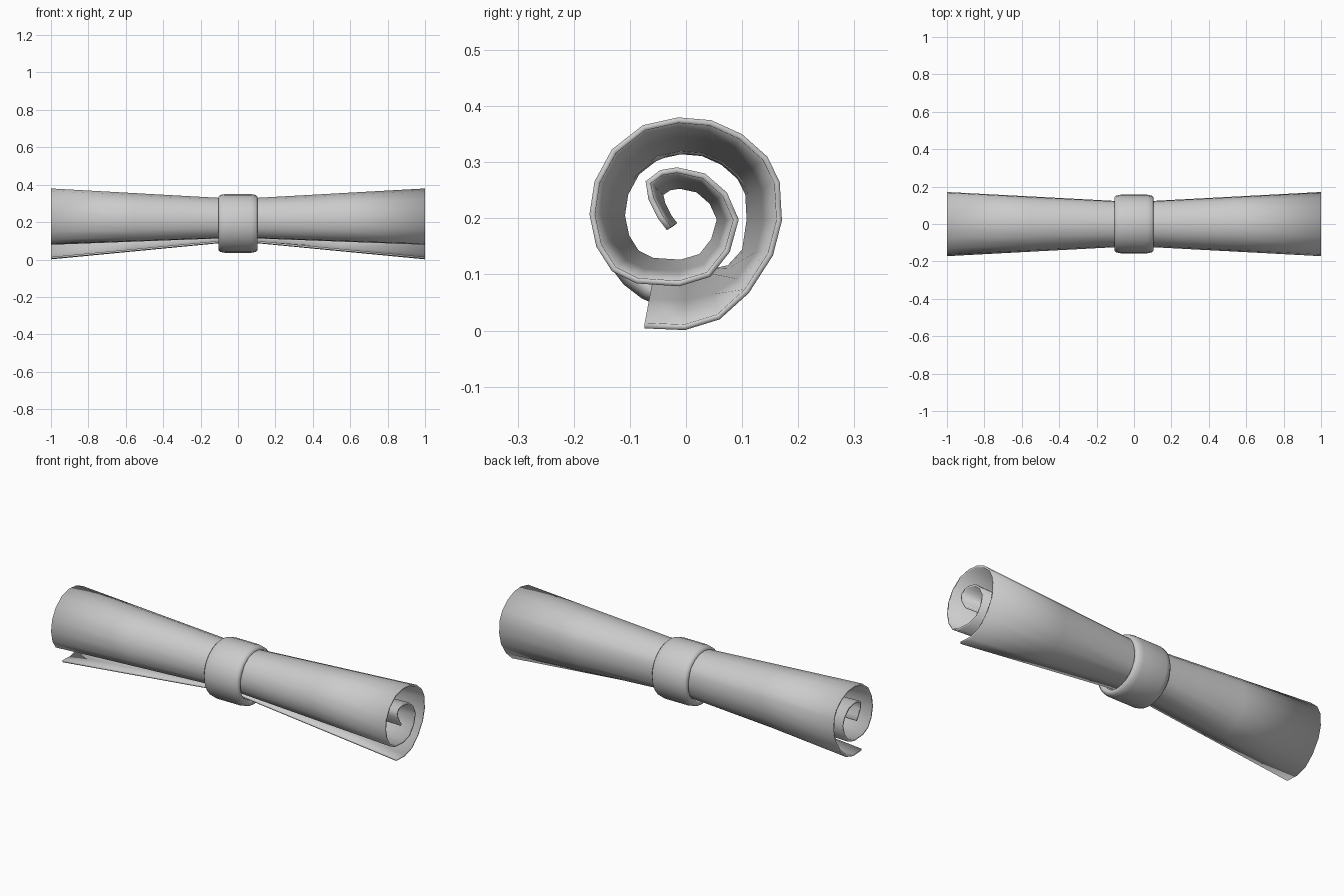
import bpy, bmesh, math

if "Cube" in bpy.data.objects:
    bpy.data.objects.remove(bpy.data.objects["Cube"])

CZ = 0.2      # height of the roll axis
PINCH = 0.69  # how far the roll narrows under the band

# Outer side of the rolled sheet at its ends, as (y, z), from loose flap to inner curl
spiral = [(-.074, .004), (-.002, .001), (.06, .02), (.112, .067), (.155, .134),
          (.171, .196), (.167, .265), (.145, .31), (.10, .35), (.045, .375),
          (-.014, .38), (-.077, .366), (-.132, .323), (-.163, .266), (-.172, .207),
          (-.160, .150), (-.132, .106), (-.088, .084), (-.012, .079), (.043, .096),
          (.078, .140), (.094, .198), (.073, .246), (.034, .28), (-.016, .291),
          (-.046, .286), (-.072, .266), (-.067, .234), (-.050, .200), (-.034, .179)]

# Middle section: the same spiral pinched, with the loose flap pulled in tight
middle = [(y * PINCH, CZ + (z - CZ) * PINCH) for y, z in spiral]
middle[:5] = [(-.056, .099), (-.002, .097), (.045, .100), (.080, .108), (.109, .140)]


def finish(name, bm, angle):
    mesh = bpy.data.meshes.new(name)
    bm.to_mesh(mesh)
    bm.free()
    ob = bpy.data.objects.new(name, mesh)
    bpy.context.collection.objects.link(ob)
    bpy.ops.object.select_all(action='DESELECT')
    ob.select_set(True)
    bpy.context.view_layer.objects.active = ob
    bpy.ops.object.shade_smooth_by_angle(angle=math.radians(angle))
    return ob


# Rolled sheet: lofted from end to middle to end
bm = bmesh.new()
rows = []
for x in (-1, -.55, -.1, 0, .1, .55, 1):
    t = abs(x)
    rows.append([bm.verts.new((x, m[0] + (e[0] - m[0]) * t, m[1] + (e[1] - m[1]) * t))
                 for e, m in zip(spiral, middle)])
for a, b in zip(rows, rows[1:]):
    for i in range(len(a) - 1):
        bm.faces.new((a[i], a[i + 1], b[i + 1], b[i]))
sheet = finish("rolled_sheet", bm, 50)
solid = sheet.modifiers.new("thickness", 'SOLIDIFY')
solid.thickness = .01
solid.offset = -1

# Band: rounded profile turned around the roll
profile = [(-.095, .122), (-.105, .130), (-.105, .142), (-.095, .152), (-.07, .157),
           (.07, .157), (.095, .152), (.105, .142), (.105, .130), (.095, .122)]
SIDES = 24
bm = bmesh.new()
rings = []
for k in range(SIDES):
    a = 2 * math.pi * k / SIDES
    rings.append([bm.verts.new((x, r * math.cos(a), .193 + r * math.sin(a)))
                  for x, r in profile])
for k in range(SIDES):
    a, b = rings[k], rings[(k + 1) % SIDES]
    for i in range(len(profile)):
        j = (i + 1) % len(profile)
        bm.faces.new((a[i], a[j], b[j], b[i]))
bmesh.ops.recalc_face_normals(bm, faces=bm.faces)
finish("band", bm, 60)
